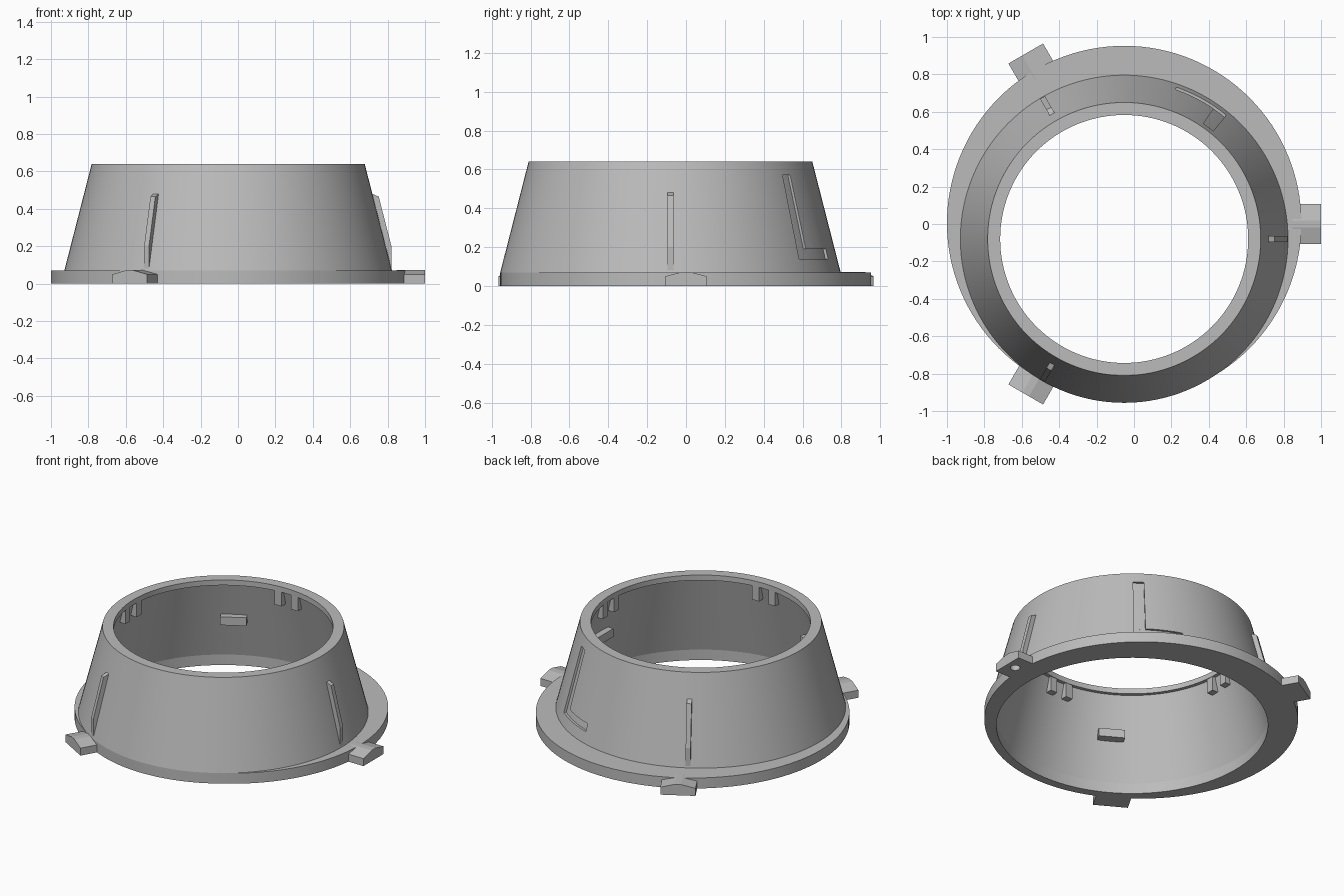
import bpy, bmesh, math
from mathutils import Matrix, Vector

cube = bpy.data.objects.get("Cube")
if cube:
    bpy.data.objects.remove(cube)

grey = bpy.data.materials.new("mid grey")
grey.use_nodes = True
grey.diffuse_color = (0.5, 0.5, 0.5, 1)
grey.node_tree.nodes["Principled BSDF"].inputs["Base Color"].default_value = (0.5, 0.5, 0.5, 1)

CONE = Vector((-0.0525, -0.08, 0))     # axis of the tapered body
FLANGE = Vector((-0.0525, 0.005, 0))   # axis of the base flange


def finish(name, bm, smooth=False):
    bmesh.ops.recalc_face_normals(bm, faces=bm.faces[:])
    mesh = bpy.data.meshes.new(name)
    bm.to_mesh(mesh)
    bm.free()
    mesh.materials.append(grey)
    obj = bpy.data.objects.new(name, mesh)
    bpy.context.collection.objects.link(obj)
    if smooth:
        activate(obj)
        bpy.ops.object.shade_smooth_by_angle(angle=math.radians(12))
    return obj


def activate(obj):
    bpy.ops.object.select_all(action='DESELECT')
    obj.select_set(True)
    bpy.context.view_layer.objects.active = obj


def revolve(name, profile, start=0, end=360, steps=128, smooth=True):
    """Sweep a closed (centre, radius, z) profile between two angles."""
    bm = bmesh.new()
    full = end - start == 360
    rings = []
    for i in range(steps if full else steps + 1):
        a = math.radians(start + (end - start) * i / steps)
        d = Vector((math.cos(a), math.sin(a), 0))
        rings.append([bm.verts.new(c + d * r + Vector((0, 0, z))) for c, r, z in profile])
    n = len(profile)
    for i in range(steps):
        a, b = rings[i], rings[(i + 1) % len(rings)]
        for k in range(n):
            m = (k + 1) % n
            bm.faces.new((a[k], a[m], b[m], b[k]))
    if not full:
        bm.faces.new(rings[0])
        bm.faces.new(rings[-1])
    return finish(name, bm, smooth)


def prism(name, points, extrude, centre, angle):
    """Extrude a flat outline given in (radial, tangent, z), then turn it about centre."""
    bm = bmesh.new()
    face = bm.faces.new([bm.verts.new(p) for p in points])
    ext = bmesh.ops.extrude_face_region(bm, geom=[face])
    moved = [g for g in ext["geom"] if isinstance(g, bmesh.types.BMVert)]
    bmesh.ops.translate(bm, verts=moved, vec=extrude)
    turn = Matrix.Translation(centre) @ Matrix.Rotation(math.radians(angle), 4, 'Z')
    bmesh.ops.transform(bm, matrix=turn, verts=bm.verts[:])
    return finish(name, bm)


def radial_block(name, outline, width, angle, shift=0):
    """Part with an (r, z) outline and parallel sides, set on the body axis."""
    pts = [(r, shift - width / 2, z) for r, z in outline]
    return prism(name, pts, (0, width, 0), CONE, angle)


def cut(target, cutter):
    cutter.hide_render = True
    mod = target.modifiers.new("cut", 'BOOLEAN')
    mod.operation, mod.solver, mod.object = 'DIFFERENCE', 'EXACT', cutter
    activate(target)
    bpy.ops.object.modifier_apply(modifier=mod.name)
    bpy.data.objects.remove(cutter)


def rect(r0, r1, z0, z1):
    return [(r0, z0), (r1, z0), (r1, z1), (r0, z1)]


# Tapered hollow body with a lip around the top opening
body_outline = [(0.82, 0), (0.876, 0), (0.876, 0.07), (0.73, 0.64),
                (0.663, 0.64), (0.663, 0.605), (0.685, 0.605), (0.82, 0.07)]
body = revolve("tapered_body", [(CONE, r, z) for r, z in body_outline], smooth=False)


# L-shaped groove on the back of the body
def groove(z0, z1, a0, a1):
    def wall(z):
        return 0.876 - (z - 0.07) * 0.256
    outline = [(wall(z0) - 0.015, z0), (wall(z0) + 0.05, z0),
               (wall(z1) + 0.05, z1), (wall(z1) - 0.015, z1)]
    return revolve("groove_cutter", [(CONE, r, z) for r, z in outline], a0, a1, 12, False)


cut(body, groove(0.14, 0.57, 50.5, 55.5))
cut(body, groove(0.14, 0.19, 50.5, 71))
activate(body)
bpy.ops.object.shade_smooth_by_angle(angle=math.radians(12))

# Off-centre base flange
revolve("base_flange", [(CONE, 0.85, 0), (FLANGE, 0.9475, 0),
                        (FLANGE, 0.9475, 0.07), (CONE, 0.85, 0.07)])

# Parts repeated every third of a turn
tab_axis = Vector((FLANGE.x, 0, 0))
for i, angle in enumerate((0, 120, 240)):
    # Ridged locking tab
    outline = [(-0.107, 0), (0.107, 0), (0.107, 0.05), (0.02, 0.072), (-0.02, 0.072), (-0.107, 0.05)]
    tab = prism(f"locking_tab_{i + 1}", [(0.9, t, z) for t, z in outline],
                (0.1525, 0, 0), tab_axis, angle)
    if i == 0:
        # Small pocket under the tab
        bm = bmesh.new()
        bmesh.ops.create_cone(bm, cap_ends=True, segments=24, radius1=0.03, radius2=0.03, depth=0.07,
                              matrix=Matrix.Translation(tab_axis + Vector((0.99, 0, 0))))
        cut(tab, finish("pocket_cutter", bm))
    # Outer fin
    radial_block(f"outer_fin_{i + 1}", [(0.74, 0.48), (0.772, 0.48), (0.805, 0.465),
                                        (0.873, 0.2), (0.873, 0.06), (0.85, 0.06)], 0.03, angle)
    # Inner stop block
    radial_block(f"inner_block_{i + 1}", rect(0.7, 0.775, 0.32, 0.375), 0.16, angle)

# Pairs of ribs hanging below the top lip
for i in range(4):
    for side in (-1, 1):
        radial_block(f"inner_rib_{i + 1}_{'a' if side < 0 else 'b'}",
                     rect(0.663, 0.705, 0.51, 0.62), 0.05, i * 90, side * 0.06)
